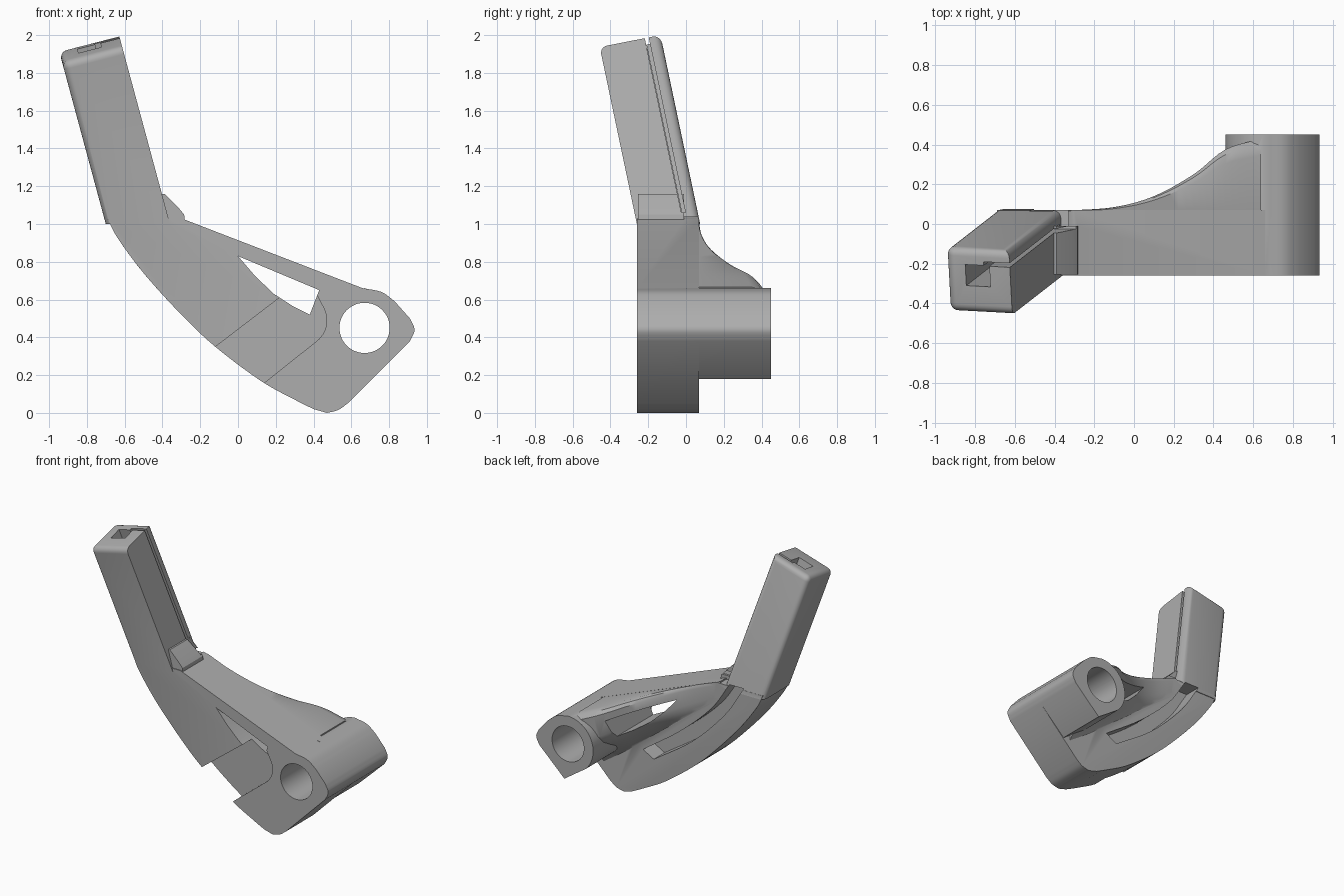
import bpy, bmesh
from math import cos, sin, pi, radians
from mathutils import Vector

if "Cube" in bpy.data.objects:
    bpy.data.objects.remove(bpy.data.objects["Cube"])

grey = bpy.data.materials.new("plain grey")
grey.use_nodes = True
grey.diffuse_color = (0.42, 0.42, 0.42, 1)
grey.node_tree.nodes["Principled BSDF"].inputs["Base Color"].default_value = (0.42, 0.42, 0.42, 1)


def finish(name, bm):
    bmesh.ops.recalc_face_normals(bm, faces=bm.faces)
    me = bpy.data.meshes.new(name)
    bm.to_mesh(me)
    bm.free()
    me.materials.append(grey)
    ob = bpy.data.objects.new(name, me)
    bpy.context.collection.objects.link(ob)
    return ob


def loft(name, loops, round_edge=None, radius=0.05):
    """Closed skin through equal-length loops, optionally rounding chosen edges."""
    bm = bmesh.new()
    rings = [[bm.verts.new(p) for p in loop] for loop in loops]
    n = len(rings[0])
    for a, b in zip(rings, rings[1:]):
        for i in range(n):
            j = (i + 1) % n
            bm.faces.new((a[i], a[j], b[j], b[i]))
    bm.faces.new(rings[0])
    bm.faces.new(rings[-1])
    bmesh.ops.recalc_face_normals(bm, faces=bm.faces)
    if round_edge:
        edges = [e for e in bm.edges if round_edge(e)]
        bmesh.ops.bevel(bm, geom=edges, offset=radius, segments=5, profile=0.5,
                        affect='EDGES', clamp_overlap=True)
    return finish(name, bm)


def plate(name, pts, y0, y1, **kw):
    return loft(name, [[(x, y, z) for x, z in pts] for y in (y0, y1)], **kw)


def spline(pts, steps=5):
    """Catmull-Rom curve through the points."""
    p = [Vector(q) for q in pts]
    p = [2 * p[0] - p[1]] + p + [2 * p[-1] - p[-2]]
    out = []
    for a, b, c, d in zip(p, p[1:], p[2:], p[3:]):
        for k in range(steps):
            t = k / steps
            out.append((2 * b + (c - a) * t + (2 * a - 5 * b + 4 * c - d) * t * t
                        + (3 * b - a - 3 * c + d) * t ** 3) / 2)
    return [tuple(v) for v in out + [p[-2]]]


def arc(cx, cz, r, a0, a1, n=24):
    return [(cx + r * cos(radians(a0 + (a1 - a0) * i / n)),
             cz + r * sin(radians(a0 + (a1 - a0) * i / n))) for i in range(n + 1)]


def combine(target, other, mode):
    mod = target.modifiers.new(mode, 'BOOLEAN')
    mod.operation, mod.object, mod.solver = mode, other, 'EXACT'
    bpy.context.view_layer.objects.active = target
    bpy.ops.object.modifier_apply(modifier=mod.name)
    bpy.data.objects.remove(other)


# Main curved plate with a rounded outer edge
outer = spline([(-0.69, 1.03), (-0.64, 0.93), (-0.5, 0.74), (-0.3, 0.52),
                (-0.12, 0.35), (0.12, 0.17), (0.3, 0.07), (0.4, 0.02)])
nose = spline([(0.47, 0.0), (0.53, 0.015), (0.58, 0.05)], 4)
tip = spline([(0.91, 0.38), (0.935, 0.44), (0.91, 0.5)], 4)
crown = spline([(0.83, 0.59), (0.76, 0.64), (0.66, 0.66)], 4)
outline = outer + nose + tip + crown + [(-0.3, 1.03)]


def outer_edge(e):
    a, b = (v.co for v in e.verts)
    mid = (a + b) / 2
    limit = -0.12 if mid.y < 0 else 0.35
    on_curve = mid.x < limit and mid.z < 1.0 and mid.z < 0.72 - 0.3 * mid.x + 0.15
    return abs(a.y - b.y) < 0.001 and on_curve and e.calc_length() < 0.3


body = plate("curved_bracket", outline, -0.26, 0.07, round_edge=outer_edge, radius=0.045)

# Pivot boss behind the plate
boss = plate("pivot_boss", arc(0.67, 0.45, 0.21, 90, 225)
             + [(0.70, 0.18)] + tip + crown[:-1], 0.0, 0.45)

# Flared web sweeping from the top edge into the boss
flare = spline([(-0.33, 0.068), (-0.1, 0.085), (0.1, 0.14), (0.3, 0.25), (0.46, 0.375), (0.64, 0.43)], 5)
fall = [(0, 0.0), (0, 0.78), (0.03, 0.92), (0.09, 1), (0.45, 0.97), (0.58, 0.85),
        (0.68, 0.6), (0.77, 0.32), (0.87, 0.12), (1, 0.02), (1, 0.0)]
sections = []
for x, y in flare:
    top = 1.03 - 0.385 * (x + 0.3) - 0.001
    depth = 0.30 + 0.28 * (x + 0.1)
    sections.append([(x, -0.05 if i in (0, len(fall) - 1) else 0.05 + (y - 0.05) * f, top - depth * t)
                     for i, (t, f) in enumerate(fall)])
web = loft("flared_web", sections)

# Leaning hollow arm
LEAN = Vector((-0.27, -0.21, 1))
PEAK = Vector((-0.63, -0.135, 2.0))


def leaning_box(name, x0, x1, y0, y1, z0, over, **kw):
    base = [Vector((x, y, 1)) for x, y in ((x0, y0), (x1, y0), (x1, y1), (x0, y1))]
    low = [b + LEAN * (z0 - 1) for b in base]
    high = [b + LEAN * ((PEAK - b).dot(LEAN) / LEAN.length_squared + over) for b in base]
    return loft(name, [low, high], **kw)


def arm_edge(e):
    a, b = (v.co for v in e.verts)
    if max(a.z, b.z) < 1.1:
        return False
    front_right = abs(a.z - b.z) > 0.5 and a.y + b.y < -0.55 and a.x + b.x > -1.1
    right_top = min(a.z, b.z) > 1.5 and abs(a.y - b.y) > 0.1 and a.x + b.x > -1.4
    return not (front_right or right_top)


arm = leaning_box("leaning_arm", -0.70, -0.36, -0.26, 0.075, 1.0, 0,
                  round_edge=arm_edge, radius=0.04)

# Small catch where the arm meets the plate
catch = plate("corner_catch", [(-0.46, 1.0), (-0.28, 1.0), (-0.285, 1.05), (-0.31, 1.08), (-0.39, 1.16), (-0.46, 1.16)],
              -0.255, -0.01)

for part in (boss, web, arm, catch):
    combine(body, part, 'UNION')

# Openings: pivot bore, window, front recess, back slot, arm channel and slit
bore = plate("bore_cutter", arc(0.67, 0.45, 0.133, 0, 352.5, 47), -0.5, 0.7)
window = plate("window_cutter", [(0, 0.83), (0.43, 0.65), (0.38, 0.52), (0.29, 0.565),
                                 (0.19, 0.63), (0.09, 0.725)], -0.5, 0.7)
recess = plate("recess_cutter", [(-0.25, 0.25), (0.22, 0.61), (0.3, 0.65), (0.42, 0.62)]
               + arc(0.33, 0.49, 0.14, 30, -55, 10) + [(0.14, 0.16), (0.0, 0.06)], -0.4, -0.15)
inner = spline([(-0.53, 1.04), (-0.37, 0.80), (-0.1, 0.53), (0.22, 0.31)])
upper = spline([(0.31, 0.36), (0.0, 0.58), (-0.26, 0.82), (-0.41, 1.04)])
slot = plate("slot_cutter", inner + upper, -0.06, 0.3)
channel = leaning_box("channel_cutter", -0.60, -0.47, -0.12, -0.01, 1.06, 0.2)
slit = leaning_box("slit_cutter", -0.5, -0.2, -0.012, 0.01, 1.06, 0.2)
for cutter in (bore, window, recess, slot, channel, slit):
    combine(body, cutter, 'DIFFERENCE')

bpy.ops.object.select_all(action='DESELECT')
body.select_set(True)
bpy.context.view_layer.objects.active = body
bpy.ops.object.shade_smooth_by_angle(angle=radians(32))
